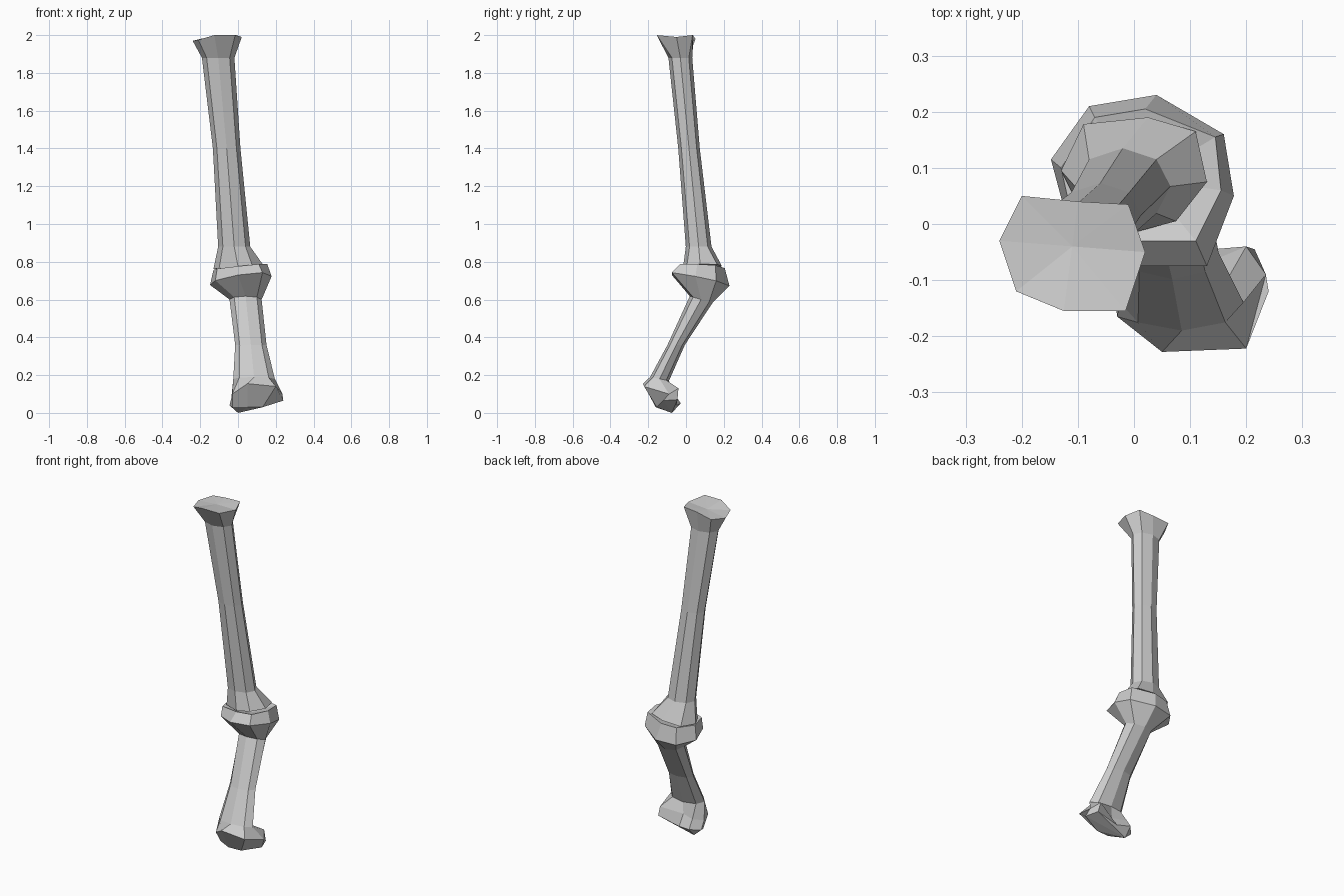
import bpy, bmesh
from math import cos, sin, pi

if "Cube" in bpy.data.objects:
    bpy.data.objects.remove(bpy.data.objects["Cube"])

N = 8


def ellipse(cx, cy, cz, rx, ry, slope=0.0):
    """Eight-sided ring; slope lifts z along y."""
    pts = []
    for i in range(N):
        a = 2 * pi * i / N
        pts.append((cx + rx * cos(a), cy + ry * sin(a), cz + slope * ry * sin(a)))
    return pts


def outline(xy, z, sx=0.0, sy=0.0):
    """Ring from a plan outline lying on a tilted plane."""
    return [(x, y, z + sx * x + sy * y) for x, y in xy]


def loft(name, rings, start, end):
    """Skin consecutive rings and close both ends with fans."""
    bm = bmesh.new()
    loops = [[bm.verts.new(p) for p in ring] for ring in rings]
    for a, b in zip(loops, loops[1:]):
        for i in range(N):
            j = (i + 1) % N
            bm.faces.new((a[i], a[j], b[j], b[i]))
    for loop, tip in ((loops[0], start), (loops[-1], end)):
        c = bm.verts.new(tip)
        for i in range(N):
            bm.faces.new((loop[i], loop[(i + 1) % N], c))
    bmesh.ops.recalc_face_normals(bm, faces=bm.faces)
    mesh = bpy.data.meshes.new(name)
    bm.to_mesh(mesh)
    bm.free()
    obj = bpy.data.objects.new(name, mesh)
    bpy.context.collection.objects.link(obj)
    return obj


# Upper shaft: flared head, slender leaning shaft, flared foot
head = [(.02, -.05, 1.99), (-.01, .035, 2.0), (-.10, .04, 1.995), (-.20, .05, 1.98),
        (-.24, -.03, 1.97), (-.21, -.12, 1.975), (-.125, -.155, 2.0), (-.015, -.155, 2.0)]
foot = [(.13, .075), (.11, .165), (.025, .19), (-.09, .178),
        (-.13, .095), (-.10, .035), (0, -.015), (.075, .005)]
loft("upper_shaft",
     [head,
      ellipse(-.105, -.03, 1.88, .086, .063),
      ellipse(-.06, .016, 1.40, .073, .057),
      ellipse(-.02, .067, .88, .085, .068),
      outline(foot, .775, sx=.1)],
     (-.11, -.04, 1.985), (0, .08, .765))

# Lower shaft: dished collar, bent neck, lopsided rounded end
rim = [(.155, .06), (.145, .155), (.02, .205), (-.07, .19),
       (-.13, .10), (-.11, .01), (.01, -.03), (.11, -.03)]
collar = [(.178, .05), (.16, .16), (.04, .23), (-.08, .21),
          (-.148, .115), (-.12, .01), (0, -.075), (.13, -.075)]
knuckle = [(.235, -.09, .10), (.20, -.04, .13), (.08, -.09, .10), (0, -.06, .10),
           (-.035, -.12, .08), (-.03, -.165, .10), (.05, -.228, .155), (.20, -.222, .14)]
base = [(.24, -.12, .065), (.215, -.045, .07), (.08, -.05, .04), (0, -.028, .05),
        (-.045, -.08, .04), (-.03, -.12, .03), (.05, -.16, .03), (.13, -.155, .03)]
loft("lower_shaft",
     [outline(rim, .775, sx=.1, sy=-.05),
      outline(collar, .715, sx=.1, sy=-.2),
      ellipse(.04, .08, .60, .085, .06, slope=-.3),
      ellipse(.068, -.052, .36, .083, .046),
      ellipse(.085, -.14, .18, .11, .05, slope=-.2),
      knuckle, base],
     (.02, .08, .735), (0, -.075, 0))
